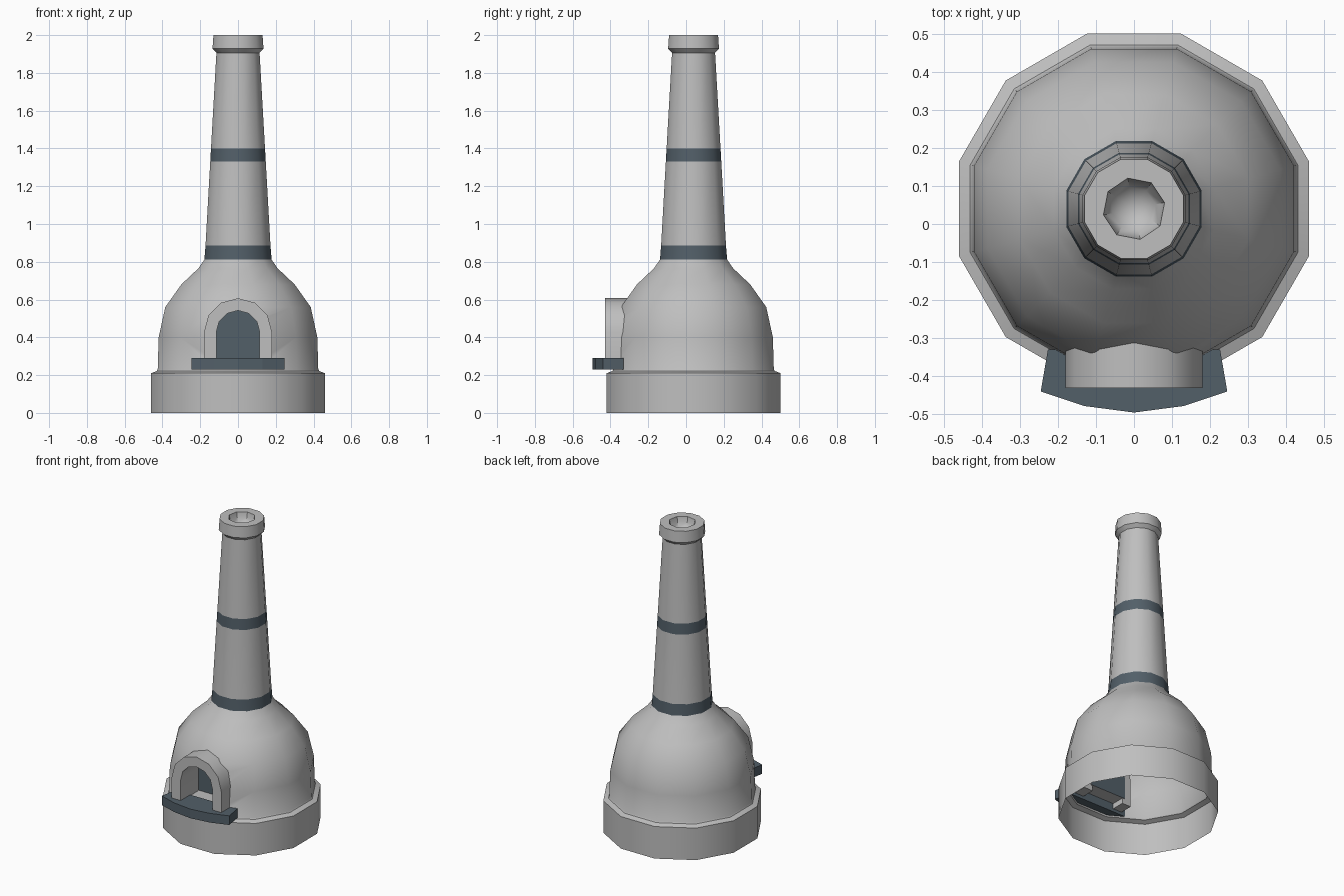
import bpy, bmesh, math
from mathutils import Matrix

if "Cube" in bpy.data.objects:
    bpy.data.objects.remove(bpy.data.objects["Cube"], do_unlink=True)

SIDES = 12
CENTRE_Y = 0.04
HALF = math.pi / SIDES


def material(name, rgb):
    m = bpy.data.materials.new(name)
    m.use_nodes = True
    m.diffuse_color = (*rgb, 1)
    m.node_tree.nodes["Principled BSDF"].inputs["Base Color"].default_value = (*rgb, 1)
    return m


stone = material("pale_stone", (0.52, 0.52, 0.52))
slate = material("dark_slate", (0.085, 0.115, 0.14))


def make_object(name, bm, mats):
    bmesh.ops.recalc_face_normals(bm, faces=bm.faces)
    mesh = bpy.data.meshes.new(name)
    bm.to_mesh(mesh)
    bm.free()
    for m in mats:
        mesh.materials.append(m)
    ob = bpy.data.objects.new(name, mesh)
    bpy.context.collection.objects.link(ob)
    return ob


def revolve(profile):
    """Closed twelve-sided solid from (half width across flats, height) pairs."""
    bm = bmesh.new()
    rings = []
    for w, z in profile:
        r = w / math.cos(HALF)
        angles = [HALF + 2 * HALF * i for i in range(SIDES)]
        rings.append([bm.verts.new((r * math.cos(a), CENTRE_Y + r * math.sin(a), z)) for a in angles])
    for low, high in zip(rings, rings[1:]):
        for i in range(SIDES):
            j = (i + 1) % SIDES
            bm.faces.new((low[i], low[j], high[j], high[i]))
    bm.faces.new(rings[0][::-1])
    bm.faces.new(rings[-1])
    return bm


def prism(outline, vec):
    """Extrude a flat outline of 3D points along a vector."""
    bm = bmesh.new()
    face = bm.faces.new([bm.verts.new(p) for p in outline])
    ext = bmesh.ops.extrude_face_region(bm, geom=[face], use_keep_orig=True)
    moved = [g for g in ext["geom"] if isinstance(g, bmesh.types.BMVert)]
    bmesh.ops.translate(bm, verts=moved, vec=vec)
    return bm


def arch(r, bottom, y, steps=6):
    """Round-headed arch outline, from right foot over to left foot."""
    pts = [(r * math.cos(math.pi * i / steps), y, 0.427 + r * math.sin(math.pi * i / steps))
           for i in range(steps + 1)]
    return [(r, y, bottom)] + pts + [(-r, y, bottom)]


def carve(ob, cutter, mats):
    """Subtract the cutter, bake the result and drop the cutter."""
    cutter.hide_render = True
    mod = ob.modifiers.new("carve", 'BOOLEAN')
    mod.operation = 'DIFFERENCE'
    mod.solver = 'EXACT'
    mod.object = cutter
    bpy.context.view_layer.update()
    deps = bpy.context.evaluated_depsgraph_get()
    mesh = bpy.data.meshes.new_from_object(ob.evaluated_get(deps))
    ob.modifiers.clear()
    ob.data = mesh
    bpy.data.objects.remove(cutter, do_unlink=True)
    mesh.materials.clear()
    for m in mats:
        mesh.materials.append(m)
    for p in mesh.polygons:
        p.material_index = 0


def smooth(ob):
    bpy.ops.object.select_all(action='DESELECT')
    ob.select_set(True)
    bpy.context.view_layer.objects.active = ob
    bpy.ops.object.shade_smooth_by_angle(angle=math.radians(32))


# Domed body on its wider plinth, with a recess for the oven mouth
BACK = -0.24
body = make_object("domed_body", revolve([
    (0.46, 0), (0.46, 0.21), (0.43, 0.222), (0.425, 0.23), (0.42, 0.40),
    (0.385, 0.56), (0.30, 0.68), (0.21, 0.765), (0.172, 0.82)]), [stone])
mouth = make_object("mouth_cutter", prism(arch(0.13, 0.285, -0.6), (0, BACK + 0.6, 0)), [stone])
carve(body, mouth, [stone, slate])
for p in body.data.polygons:
    if abs(p.center.y - BACK) < 0.002 and abs(p.normal.y) > 0.9:
        p.material_index = 1

# The underside is open
bm = bmesh.new()
bm.from_mesh(body.data)
floor = [f for f in bm.faces if f.calc_center_median().z < 0.001]
bmesh.ops.delete(bm, geom=floor, context='FACES')
bm.to_mesh(body.data)
bm.free()
smooth(body)

# Tapering chimney with two dark bands
chimney = make_object("chimney", revolve([
    (0.178, 0.81), (0.172, 0.885), (0.147, 1.33), (0.143, 1.40), (0.114, 1.91)]), [stone, slate])
for p in chimney.data.polygons:
    z = p.center.z
    if abs(p.normal.z) < 0.5 and (z < 0.885 or 1.33 < z < 1.40):
        p.material_index = 1
smooth(chimney)

# Chimney cap with a hollow in the top
cap = make_object("chimney_cap", revolve([(0.113, 1.905), (0.135, 1.928), (0.13, 2.0)]), [stone])
bm = bmesh.new()
bmesh.ops.create_uvsphere(bm, u_segments=8, v_segments=8, radius=0.082,
                          matrix=Matrix.Translation((0, CENTRE_Y, 2.0)) @ Matrix.Rotation(0.2, 4, 'Z'))
carve(cap, make_object("hollow_cutter", bm, [stone]), [stone])
smooth(cap)

# Arched surround of the mouth
outer, inner = arch(0.18, 0.25, -0.43), arch(0.115, 0.25, -0.43)
surround = make_object("mouth_surround", prism(outer + inner[::-1], (0, BACK + 0.425, 0)), [stone])
smooth(surround)

# Bowed sill in front of the mouth
half = [(0.13, -0.478), (0.245, -0.44), (0.226, -0.33)]
plan = [(0, -0.495)] + half + [(-x, y) for x, y in reversed(half)]
make_object("mouth_sill", prism([(x, y, 0.23) for x, y in plan], (0, 0, 0.06)), [slate])
